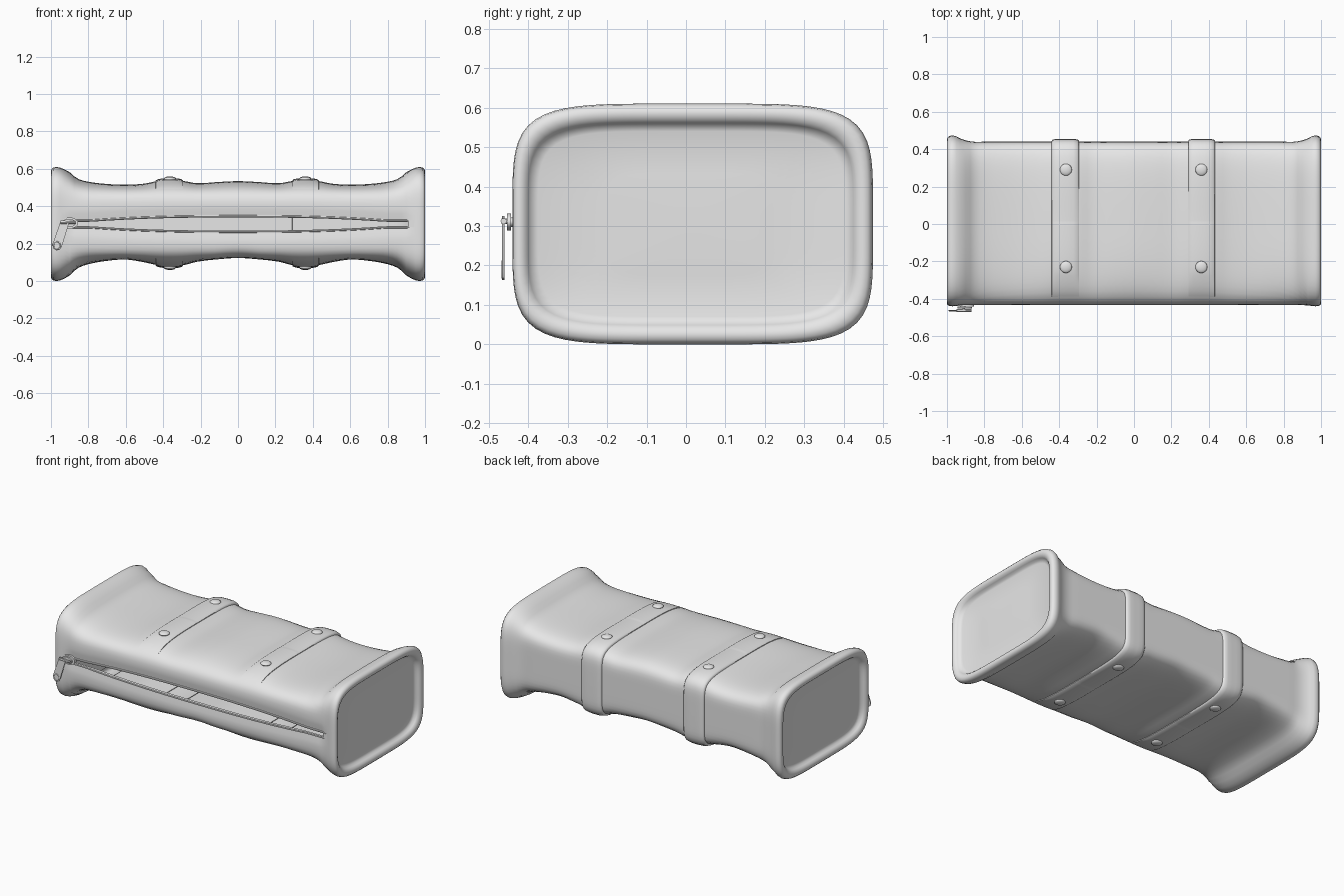
import bpy, bmesh, math
from mathutils import Vector

if "Cube" in bpy.data.objects:
    bpy.data.objects.remove(bpy.data.objects["Cube"])

mat = bpy.data.materials.new("light_grey")
mat.diffuse_color = (0.8, 0.8, 0.8, 1)
mat.use_nodes = True
mat.node_tree.nodes["Principled BSDF"].inputs["Base Color"].default_value = mat.diffuse_color
ZC = 0.305  # mid height

# half profile along x: |x|, height above middle, depth below middle, back y, front y
KEYS = [(0, .229, .182, .44, .434), (.1, .225, .188, .44, .434), (.22, .218, .202, .44, .434),
        (.29, .23, .22, .44, .434), (.36, .235, .226, .44, .434), (.43, .23, .22, .44, .434),
        (.5, .216, .205, .44, .434), (.6, .21, .19, .44, .434), (.7, .214, .197, .44, .434),
        (.8, .226, .215, .44, .434), (.86, .244, .238, .44, .434), (.9, .277, .275, .447, .434)]
RIM = [(.93, .293, .458, .435), (.95, .301, .469, .438), (.97, .305, .474, .44), (.988, .302, .470, .438),
       (.998, .292, .461, .432), (1, .278, .447, .42), (.995, .265, .433, .408), (.985, .256, .424, .4),
       (.972, .25, .418, .392), (.966, .235, .40, .375), (.97, .13, .22, .20), (.972, .00002, .01502, -.01498)]
RIM = [(x, h, h, yb, yf) for x, h, yb, yf in RIM]


def finish(ob, angle=40):
    ob.data.materials.clear()
    ob.data.materials.append(mat)
    bpy.ops.object.select_all(action='DESELECT')
    ob.select_set(True)
    bpy.context.view_layer.objects.active = ob
    bpy.ops.object.shade_smooth_by_angle(angle=math.radians(angle))
    return ob


def mesh_object(name, bm, angle=40):
    me = bpy.data.meshes.new(name)
    bm.to_mesh(me)
    bm.free()
    ob = bpy.data.objects.new(name, me)
    bpy.context.collection.objects.link(ob)
    return finish(ob, angle)


def loft(name, rings, angle=40):
    bm = bmesh.new()
    rows = [[bm.verts.new(p) for p in r] for r in rings]
    for a, b in zip(rows, rows[1:]):
        for j in range(len(a) - 1):
            bm.faces.new((a[j], a[j + 1], b[j + 1], b[j]))
    bmesh.ops.remove_doubles(bm, verts=bm.verts, dist=0.0001)
    return mesh_object(name, bm, angle)


def profile(x):
    """smooth interpolation of KEYS"""
    x = abs(x)
    i = max(k for k in range(len(KEYS) - 1) if KEYS[k][0] <= x)
    p, q = KEYS[i], KEYS[i + 1]
    o, r = KEYS[max(i - 1, 0)], KEYS[min(i + 2, len(KEYS) - 1)]
    w = q[0] - p[0]
    t = (x - p[0]) / w
    out = []
    for c in range(1, 5):
        m0 = 0 if i == 0 else (q[c] - o[c]) / (q[0] - o[0]) * w
        m1 = (r[c] - p[c]) / (r[0] - p[0]) * w
        out.append((2*t**3 - 3*t*t + 1) * p[c] + (t**3 - 2*t*t + t) * m0
                   + (3*t*t - 2*t**3) * q[c] + (t**3 - t*t) * m1)
    return out


def opening(x):
    return 0 if abs(x) > .925 else max(.38, 1 - abs(x / .96) ** 2.5)


def point(x, ht, hb, yb, yf, th, d=0):
    """point on the pillowed, rounded section, d = outward offset"""
    k = min(1, max(0, (.93 - abs(x)) / .15))  # 0 at the rims, 1 along the body
    n = 5 + 2.5 * k
    c, s = math.cos(th), math.sin(th)
    h = ht if s > 0 else hb
    edge = min(h, .19) if c < 0 else h * .94
    he = h + (edge - h) * k
    d *= .55 + .45 * max(0, c) ** 2
    a, b, cy = (yb + yf) / 2 + d, he + d, (yb - yf) / 2
    r = (abs(c / a) ** n + abs(s / b) ** n) ** (-1 / n)
    y, z = r * c, r * s
    z *= 1 + (h / he - 1) * (1 - abs(y / a) ** 3)
    f = opening(x)
    if c < 0 and f > 0:  # front sinks in toward the zip
        y += .009 * math.exp(-((abs(z) - .038 * f) / .035) ** 2)
    return (x, cy + y, ZC + z)


def body_ring(x, ht, hb, yb, yf, n=128):
    g = .038 * opening(x)
    a = math.pi - math.atan2(g, (yb + yf) / 2)
    pts = [point(x, ht, hb, yb, yf, -a + 2 * a * j / n) for j in range(n + 1)]
    depth = min(.02, g)
    inner = lambda p: (x, p[1] + depth, p[2])
    return [inner(pts[0])] + pts + [inner(pts[-1])]


# pouch body with flared ends, piped rims and end panels
body = [(-r[0],) + r[1:] for r in reversed(RIM)]
body += [(x, *profile(x)) for x in [-.9 + 1.8 * i / 72 for i in range(73)]]
body += RIM
loft("pouch_body", [body_ring(*r) for r in body], 60)

# straps wrapping top, back and underside
STEPS = [(0, -.006), (.002, .006), (.05, .012), (.2, .015), (.4, .015), (.6, .015),
         (.8, .015), (.95, .012), (.998, .006), (1, -.006)]
for side, x0, x1 in (("left", -.44, -.295), ("right", .29, .432)):
    rings = []
    amax = math.radians(161)
    for t, d in STEPS:
        x = x0 + t * (x1 - x0)
        rings.append([point(x, *profile(x), -amax + 2 * amax * j / 120,
                            min(d, -.006 + .003 * min(j, 120 - j))) for j in range(121)])
    loft("strap_" + side, rings, 50)


# low domed studs on the top and underside of the straps
def stud(name, x, y, up):
    bm = bmesh.new()
    bmesh.ops.create_uvsphere(bm, u_segments=20, v_segments=12, radius=1)
    th = math.atan2(up * .22, y)
    z = point(x, *profile(x), th, .015)[2]
    th = math.atan2(z - ZC, y)  # refine so the stud sits on the strap
    z = point(x, *profile(x), th, .015)[2]
    for v in bm.verts:
        v.co = Vector((x + v.co.x * .032, y + v.co.y * .032, z + up * (v.co.z * .012 - .001)))
    mesh_object(name, bm)


for up, label in ((1, "top"), (-1, "bottom")):
    for x in (-.364, .36):
        for y in (-.23, .29):
            stud("stud_" + label, x, y, up)


# tubes from point lists
def tube(name, pts, radius, cyclic=False):
    cu = bpy.data.curves.new(name, 'CURVE')
    cu.dimensions = '3D'
    cu.bevel_depth = radius
    cu.bevel_resolution = 2
    cu.use_fill_caps = True
    sp = cu.splines.new('POLY')
    sp.points.add(len(pts) - 1)
    for p, co in zip(sp.points, pts):
        p.co = (*co, 1)
    sp.use_cyclic_u = cyclic
    ob = bpy.data.objects.new(name, cu)
    bpy.context.collection.objects.link(ob)
    bpy.ops.object.select_all(action='DESELECT')
    ob.select_set(True)
    bpy.context.view_layer.objects.active = ob
    bpy.ops.object.convert(target='MESH')
    return finish(bpy.context.view_layer.objects.active)


# zip edges along the opening
for s, label in ((1, "upper"), (-1, "lower")):
    xs = [-.92 + 1.84 * i / 40 for i in range(41)]
    tube("zip_edge_" + label, [(x, -.426, ZC + s * (.038 * opening(x) + .003)) for x in xs], .006)


# flat plates for the zip hardware
def plate(name, outline, y0, y1):
    bm = bmesh.new()
    f = bm.faces.new([bm.verts.new((x, y0, z)) for x, z in outline])
    e = bmesh.ops.extrude_face_region(bm, geom=[f])
    for v in e["geom"]:
        if isinstance(v, bmesh.types.BMVert):
            v.co.y = y1
    bmesh.ops.recalc_face_normals(bm, faces=bm.faces)
    return mesh_object(name, bm)


def oval(cx, cz, rx, rz, n=20):
    return [(cx + rx * math.cos(2 * math.pi * i / n), cz + rz * math.sin(2 * math.pi * i / n)) for i in range(n)]


plate("zip_stop", [(.912, .288), (.94, .288), (.94, .323), (.912, .323)], -.437, -.41)
plate("slider_base", oval(-.9, .31, .045, .03), -.44, -.42)
plate("slider_top", oval(-.905, .31, .038, .022), -.453, -.444)
plate("slider_post", oval(-.915, .31, .015, .012), -.446, -.43)
tube("slider_pin", [(-.95, -.462, .312), (-.87, -.462, .312)], .008)
tube("slider_bridge", [(-.91, -.468, .312), (-.91, -.44, .312)], .007)

# pull tab with a ring end
plate("pull_tab", [(-.947, .325), (-.992, .195), (-.988, .175), (-.972, .163), (-.952, .168),
                   (-.942, .185), (-.9, .32)], -.466, -.46)
tube("pull_ring", [(x, -.464, z) for x, z in oval(-.968, .19, .018, .02)], .004, True)
